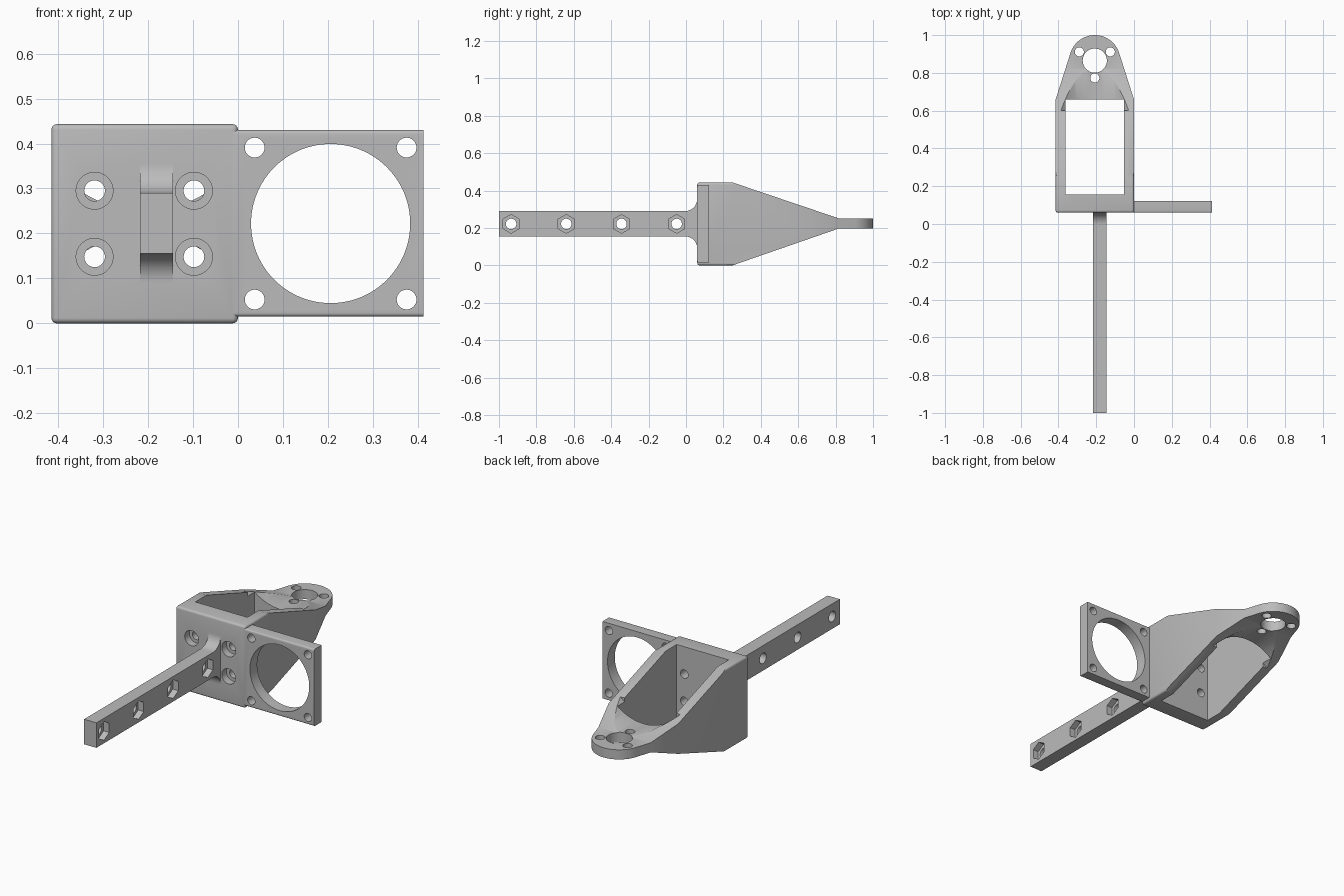
import bpy, bmesh
from math import sin, cos, pi, radians

cube = bpy.data.objects.get("Cube")
if cube:
    bpy.data.objects.remove(cube, do_unlink=True)

grey = bpy.data.materials.new("plain grey")
grey.use_nodes = True
grey.diffuse_color = (0.5, 0.5, 0.5, 1)
grey.node_tree.nodes["Principled BSDF"].inputs["Base Color"].default_value = (0.5, 0.5, 0.5, 1)


def arc(a, b, r, start=0, end=360, n=48):
    """Points on an arc; a full circle leaves out the repeated end point."""
    steps = n if end - start == 360 else n - 1
    angles = [radians(start + (end - start) * i / steps) for i in range(n)]
    return [(a + r * cos(t), b + r * sin(t)) for t in angles]


def prism(name, points, axis, lo, hi, bevel=0, rounded=None):
    """Extrude a 2D outline along an axis, rounding the edges picked by a rule."""
    place = {"x": lambda a, b, d: (d, a, b),
             "y": lambda a, b, d: (a, d, b),
             "z": lambda a, b, d: (a, b, d)}[axis]
    bm = bmesh.new()
    rings = [[bm.verts.new(place(a, b, d)) for a, b in points] for d in (lo, hi)]
    bm.faces.new(rings[0])
    bm.faces.new(rings[1])
    n = len(points)
    for i in range(n):
        j = (i + 1) % n
        bm.faces.new((rings[0][i], rings[0][j], rings[1][j], rings[1][i]))
    bmesh.ops.recalc_face_normals(bm, faces=bm.faces[:])
    if bevel:
        edges = [e for e in bm.edges if rounded(e.verts[0].co, e.verts[1].co)]
        bmesh.ops.bevel(bm, geom=edges, offset=bevel, segments=4, profile=0.5,
                        affect="EDGES")
    mesh = bpy.data.meshes.new(name)
    bm.to_mesh(mesh)
    bm.free()
    mesh.materials.append(grey)
    obj = bpy.data.objects.new(name, mesh)
    bpy.context.collection.objects.link(obj)
    return obj


def rect(a0, a1, b0, b1):
    return [(a0, b0), (a1, b0), (a1, b1), (a0, b1)]


def combine(obj, tools, operation="DIFFERENCE"):
    """Apply boolean tools one after another, then drop them."""
    for tool in tools:
        mod = obj.modifiers.new("cut", "BOOLEAN")
        mod.operation = operation
        mod.solver = "EXACT"
        mod.object = tool
        tool.hide_render = True
    bpy.context.view_layer.update()
    graph = bpy.context.evaluated_depsgraph_get()
    mesh = bpy.data.meshes.new_from_object(obj.evaluated_get(graph))
    obj.modifiers.clear()
    obj.data = mesh
    for tool in tools:
        bpy.data.objects.remove(tool, do_unlink=True)


def smooth(obj):
    bpy.ops.object.select_all(action="DESELECT")
    obj.select_set(True)
    bpy.context.view_layer.objects.active = obj
    bpy.ops.object.shade_smooth_by_angle(angle=radians(30))


MID_X, MID_Z, FRONT = -0.2075, 0.2215, 0.06
LUG_Y, LUG_R = 0.865, 0.135

# Bracket body: a rounded block trimmed by its side taper and its plan outline
body = prism("bracket_body", rect(-0.415, 0, 0, 0.443), "y", FRONT, 1.1, 0.012,
             lambda p, q: min(p.y, q.y) < 0.1)
taper = prism("taper", [(-0.2, 0.595), (0.82, 0.25), (1.2, 0.25),
                        (1.2, 0.198), (0.82, 0.198), (-0.2, -0.156)], "x", -0.6, 0.2)
half = 0.2575
outline = [(MID_X - half, 0.503), (MID_X - half, -0.1),
           (MID_X + half, -0.1), (MID_X + half, 0.503)]
outline += arc(MID_X, LUG_Y, LUG_R, 17.7, 162.3)
plan = prism("plan", outline, "z", -0.2, 0.7)
combine(body, [taper, plan], "INTERSECT")

# Open cavity, and the scoops that blend the walls into the round lug
cuts = [prism("cavity", rect(-0.363, -0.053, 0.155, 0.66), "z", -0.1, 0.6)]
scoop_r = 0.254
for z in (0.2505 + scoop_r, 0.1975 - scoop_r):
    cuts.append(prism("scoop", arc(MID_X, z, scoop_r, n=96), "y", 0.6, 1.2))

# Lug holes
cuts.append(prism("lug_hole", arc(MID_X, LUG_Y, 0.064), "z", 0, 0.5))
for x, y in ((-0.082, 0.911), (0.082, 0.911), (0, 0.773)):
    cuts.append(prism("lug_screw", arc(MID_X + x, y, 0.024, n=32), "z", 0, 0.5))

# Counterbored screw holes in the front wall
for x in (-0.319, -0.098):
    for z in (0.148, 0.295):
        cuts.append(prism("screw", arc(x, z, 0.023, n=32), "y", 0, 0.2))
        cuts.append(prism("counterbore", arc(x, z, 0.041), "y", 0, 0.1))
combine(body, cuts)
smooth(body)

# Square side plate with a large round opening and four corner holes
plate = prism("side_plate", rect(-0.012, 0.413, 0.015, 0.43), "y", FRONT, 0.122, 0.008,
              lambda p, q: max(p.y, q.y) < 0.1 and abs(p.z - q.z) < 0.01)
cuts = [prism("opening", arc(0.206, 0.222, 0.177, n=96), "y", 0, 0.2)]
for x in (0.037, 0.375):
    for z in (0.053, 0.391):
        cuts.append(prism("corner_hole", arc(x, z, 0.022, n=32), "y", 0, 0.2))
combine(plate, cuts)
smooth(plate)

# Long arm with curved fillets where it meets the front wall
fillet = 0.065
top = arc(FRONT - fillet, 0.29 + fillet, fillet, 270, 360, 16)
low = arc(FRONT - fillet, 0.155 - fillet, fillet, 0, 90, 16)
arm = prism("arm", [(-1, 0.155), (-1, 0.29)] + top
            + [(0.075, 0.29 + fillet), (0.075, 0.155 - fillet)] + low,
            "x", -0.218, -0.145)

# Bolt holes with hexagonal nut pockets on the left face
cuts = []
for i in range(4):
    y = -0.935 + 0.295 * i
    cuts.append(prism("bolt", arc(y, MID_Z, 0.028, n=32), "x", -0.3, -0.1))
    cuts.append(prism("nut_pocket", arc(y, MID_Z, 0.05, 30, 390, 6), "x", -0.178, -0.1))
combine(arm, cuts)
smooth(arm)
